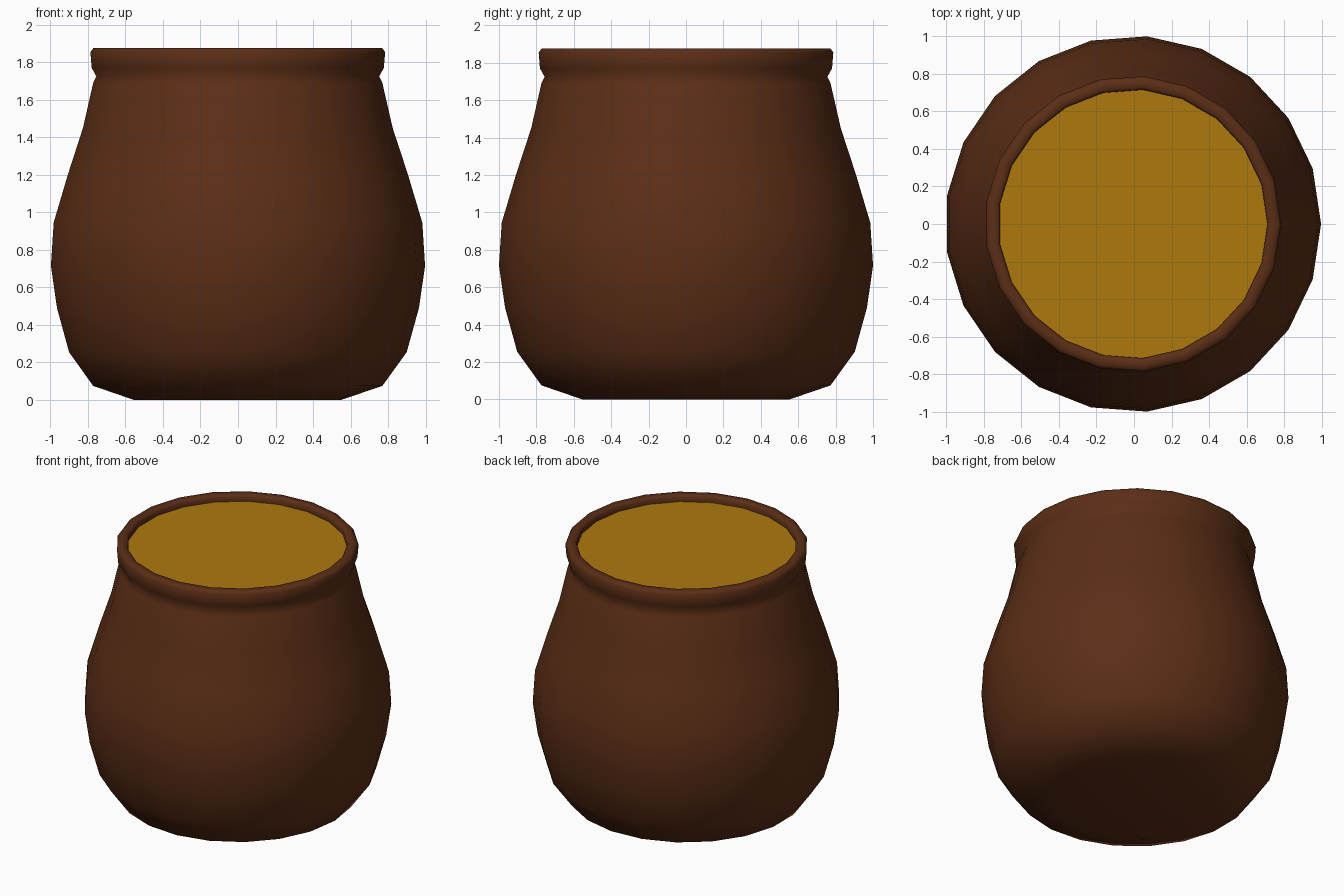
import bpy, bmesh, math

if "Cube" in bpy.data.objects:
    bpy.data.objects.remove(bpy.data.objects["Cube"])

SIDES = 21
SHIFT = -0.0056   # odd side count: recentre the bounding box on x


def material(name, color):
    m = bpy.data.materials.new(name)
    m.diffuse_color = (*color, 1)
    m.use_nodes = True
    m.node_tree.nodes["Principled BSDF"].inputs["Base Color"].default_value = m.diffuse_color
    return m


def lathe(name, profile, mat, cap_start=False, smooth=True):
    """Revolve (radius, z) points around z."""
    bm = bmesh.new()
    rings = []
    for r, z in profile:
        rings.append([bm.verts.new((r * math.cos(2 * math.pi * i / SIDES) + SHIFT,
                                    r * math.sin(2 * math.pi * i / SIDES), z))
                      for i in range(SIDES)])
    for a, b in zip(rings, rings[1:]):
        for i in range(SIDES):
            j = (i + 1) % SIDES
            bm.faces.new((a[i], a[j], b[j], b[i]))
    if cap_start:
        bm.faces.new(rings[0][::-1])
    for f in bm.faces:
        f.smooth = smooth
    me = bpy.data.meshes.new(name)
    bm.to_mesh(me)
    bm.free()
    ob = bpy.data.objects.new(name, me)
    bpy.context.collection.objects.link(ob)
    me.materials.append(mat)
    return ob


clay = material("brown_clay", (0.105, 0.027, 0.008))
gold = material("golden_filling", (0.42, 0.19, 0.004))

# Pot: base, belly, pinched neck, rolled rim and inner lip
lathe("pot", [(0.555, 0.0), (0.775, 0.075), (0.905, 0.255), (0.97, 0.49),
              (1.0028, 0.715), (0.988, 0.945), (0.912, 1.2), (0.83, 1.45),
              (0.775, 1.69), (0.758, 1.725), (0.783, 1.77), (0.79, 1.855),
              (0.775, 1.875), (0.728, 1.875), (0.717, 1.86), (0.717, 1.83)],
      clay, cap_start=True)

# Filling: flat disc just below the rim
bm = bmesh.new()
bm.faces.new([bm.verts.new((0.717 * math.cos(2 * math.pi * i / SIDES) + SHIFT,
                            0.717 * math.sin(2 * math.pi * i / SIDES), 1.83))
              for i in range(SIDES)])
mesh = bpy.data.meshes.new("filling")
bm.to_mesh(mesh)
bm.free()
mesh.materials.append(gold)
bpy.context.collection.objects.link(bpy.data.objects.new("filling", mesh))
